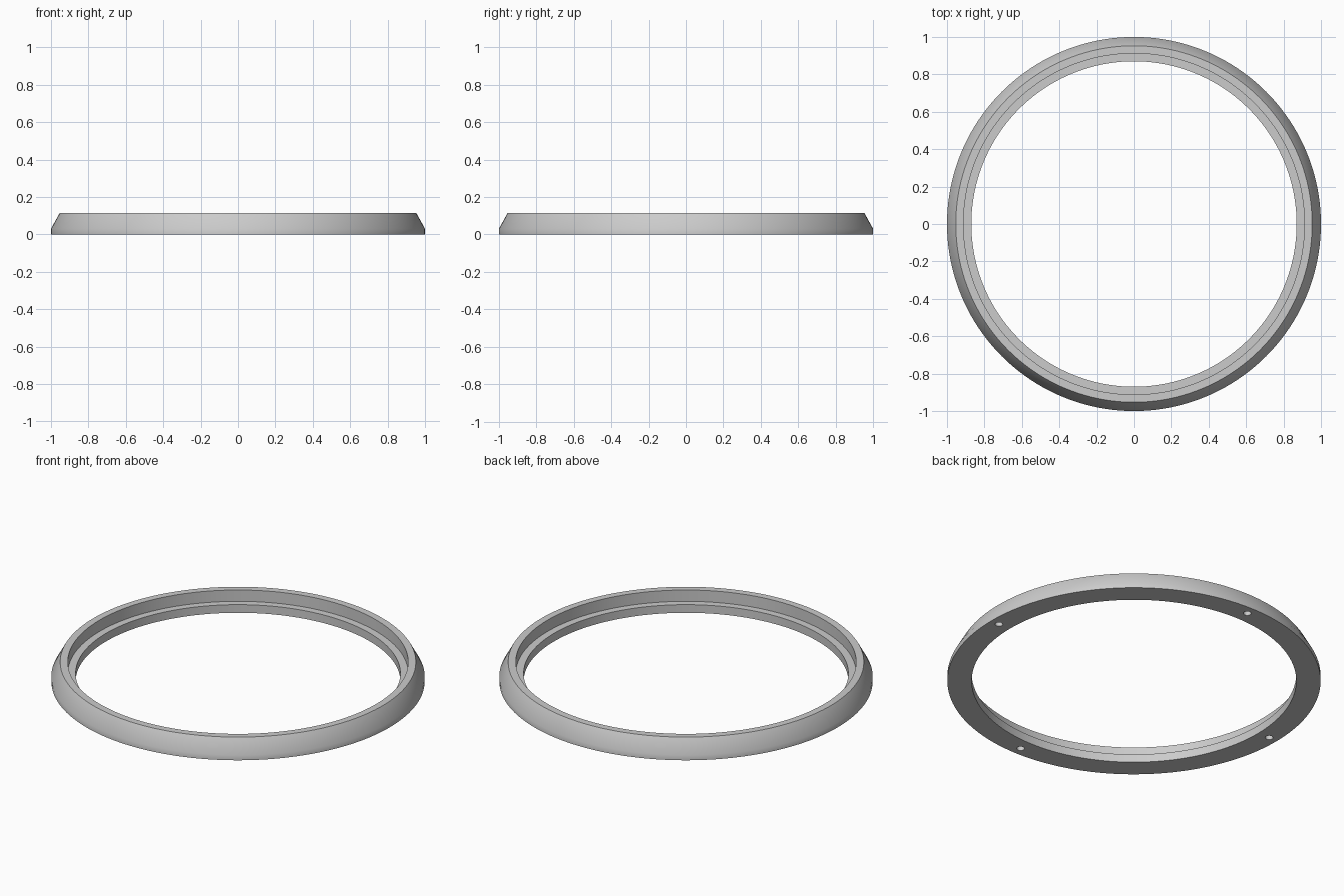
import bpy, bmesh, math
from mathutils import Matrix, Vector

cube = bpy.data.objects.get("Cube")
if cube:
    bpy.data.objects.remove(cube, do_unlink=True)

SEGMENTS = 160
HOLE_RADIUS, HOLE_DEPTH, HOLE_CIRCLE = 0.021, 0.06, 0.945

grey = bpy.data.materials.new("light grey")
grey.use_nodes = True
colour = (0.6, 0.6, 0.6, 1)
grey.diffuse_color = colour
grey.node_tree.nodes["Principled BSDF"].inputs["Base Color"].default_value = colour


def make_object(name, bm):
    bmesh.ops.recalc_face_normals(bm, faces=bm.faces)
    mesh = bpy.data.meshes.new(name)
    bm.to_mesh(mesh)
    bm.free()
    mesh.materials.append(grey)
    obj = bpy.data.objects.new(name, mesh)
    bpy.context.collection.objects.link(obj)
    return obj


# Ring: stepped cross-section (radius, height) turned about the z axis
profile = [(0.87, 0), (1, 0), (1, 0.03), (0.953, 0.115),
           (0.912, 0.115), (0.912, 0.048), (0.87, 0.048)]
bm = bmesh.new()
verts = [bm.verts.new((r, 0, z)) for r, z in profile]
edges = [bm.edges.new((v, verts[(i + 1) % len(verts)])) for i, v in enumerate(verts)]
bmesh.ops.spin(bm, geom=verts + edges, cent=(0, 0, 0), axis=(0, 0, 1),
               angle=math.tau, steps=SEGMENTS, use_merge=True)
bmesh.ops.remove_doubles(bm, verts=bm.verts, dist=1e-5)
ring = make_object("stepped_ring", bm)

# Four blind holes in the underside, a quarter turn apart
bm = bmesh.new()
for i in range(4):
    spot = Matrix.Rotation(i * math.pi / 2, 4, "Z") @ Vector((HOLE_CIRCLE, 0, 0))
    bmesh.ops.create_cone(bm, cap_ends=True, segments=32, radius1=HOLE_RADIUS,
                          radius2=HOLE_RADIUS, depth=HOLE_DEPTH * 2,
                          matrix=Matrix.Translation(spot))
cutter = make_object("hole_cutter", bm)
cutter.hide_render = True

holes = ring.modifiers.new("holes", "BOOLEAN")
holes.operation = "DIFFERENCE"
holes.solver = "EXACT"
holes.object = cutter

bpy.ops.object.select_all(action="DESELECT")
ring.select_set(True)
bpy.context.view_layer.objects.active = ring
bpy.ops.object.modifier_apply(modifier=holes.name)
bpy.data.objects.remove(cutter, do_unlink=True)
bpy.ops.object.shade_smooth_by_angle(angle=math.radians(35))
